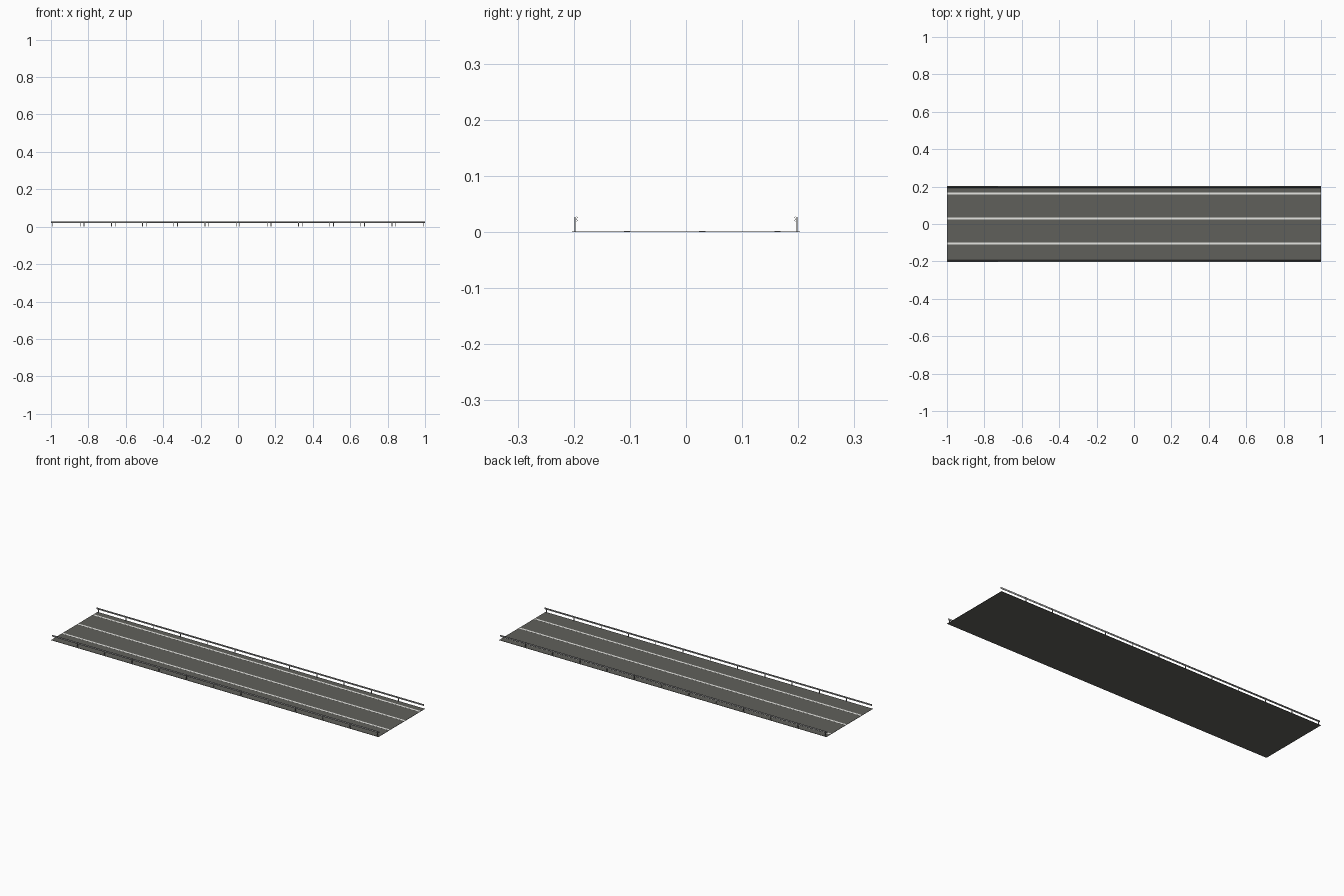
import bpy, bmesh, math
from mathutils import Matrix

if "Cube" in bpy.data.objects:
    bpy.data.objects.remove(bpy.data.objects["Cube"])


def material(name, rgb):
    m = bpy.data.materials.new(name)
    m.diffuse_color = (*rgb, 1)
    m.use_nodes = True
    m.node_tree.nodes["Principled BSDF"].inputs["Base Color"].default_value = m.diffuse_color
    return m


asphalt = material("asphalt grey", (0.118, 0.118, 0.105))
paint = material("road paint", (0.80, 0.80, 0.77))
steel = material("rail steel", (0.24, 0.24, 0.24))

HALF_L, HALF_W, TOP = 1.0, 0.203, 0.0015


def add_box(bm, x0, x1, y0, y1, z0, z1):
    mat = Matrix.Translation(((x0 + x1) / 2, (y0 + y1) / 2, (z0 + z1) / 2))
    mat = mat @ Matrix.Diagonal((x1 - x0, y1 - y0, z1 - z0, 1))
    bmesh.ops.create_cube(bm, size=1, matrix=mat)


def finish(name, bm, mat, turn=False):
    if turn:
        bmesh.ops.rotate(bm, verts=bm.verts, matrix=Matrix.Rotation(math.pi, 3, 'Z'))
    bmesh.ops.recalc_face_normals(bm, faces=bm.faces)
    mesh = bpy.data.meshes.new(name)
    bm.to_mesh(mesh)
    bm.free()
    mesh.materials.append(mat)
    ob = bpy.data.objects.new(name, mesh)
    bpy.context.collection.objects.link(ob)
    return ob


# Road deck
bm = bmesh.new()
add_box(bm, -HALF_L, HALF_L, -HALF_W, HALF_W, 0, TOP)
finish("road_deck", bm, asphalt)

# Lane lines
for i, y in enumerate((0.163, 0.029, -0.105)):
    bm = bmesh.new()
    add_box(bm, -HALF_L, HALF_L, y - 0.0055, y + 0.0055, TOP - 0.0005, TOP + 0.0003)
    finish(f"lane_line_{i + 1}", bm, paint)

# Guard rails: folded beam on posts; the front one is the back one turned round
beam = [(0.1965, 0.0280), (0.1937, 0.0266), (0.1937, 0.0250), (0.1962, 0.0234),
        (0.1937, 0.0218), (0.1937, 0.0202), (0.1965, 0.0188)]
for side, turn in (("back", False), ("front", True)):
    bm = bmesh.new()
    outline = beam + [(y + 0.0006, z) for y, z in reversed(beam)]
    ends = [[bm.verts.new((x, y, z)) for y, z in outline] for x in (-HALF_L, HALF_L)]
    n = len(outline)
    for i in range(n):
        j = (i + 1) % n
        bm.faces.new((ends[0][i], ends[0][j], ends[1][j], ends[1][i]))
    for end in ends:
        bm.faces.new(end)
    rail = finish(f"{side}_guard_rail", bm, steel, turn)
    rail.data.shade_smooth()

    # Thin posts
    bm = bmesh.new()
    for k in range(12):
        x = -0.99 + k / 6
        add_box(bm, x - 0.002, x + 0.002, 0.1968, 0.1988, TOP - 0.0005, 0.0272)
    finish(f"{side}_posts", bm, steel, turn)
